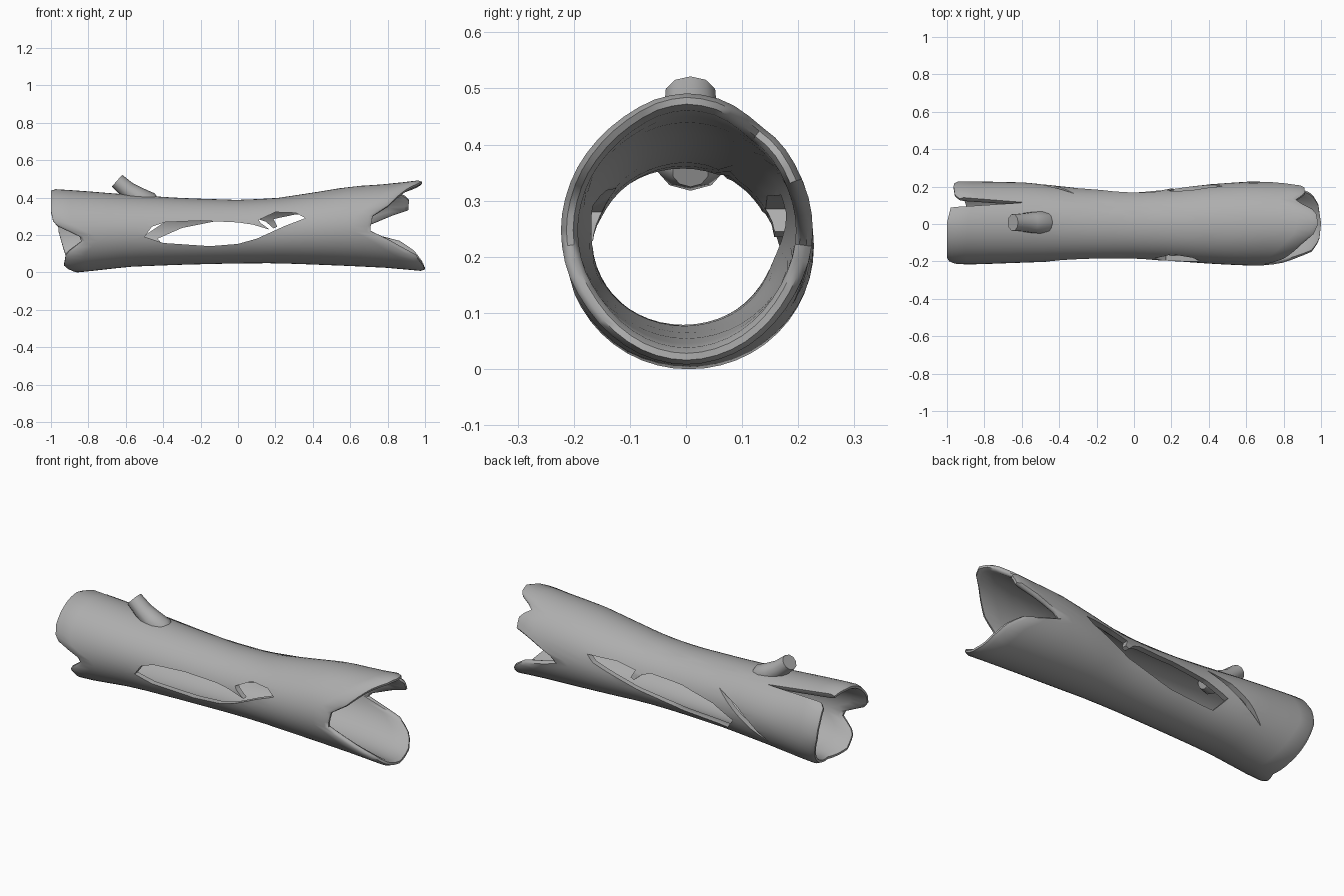
import bpy, bmesh, math
from mathutils import Vector

if "Cube" in bpy.data.objects:
    bpy.data.objects.remove(bpy.data.objects["Cube"])

COLS, ROWS, WALL = 48, 18, 0.03


def lerp_table(table, v):
    for a, b in zip(table, table[1:]):
        if v <= b[0]:
            t = max(0, (v - a[0]) / (b[0] - a[0]))
            return [p + (q - p) * t for p, q in zip(a[1:], b[1:])]
    return list(table[-1][1:])


def make_object(name, bm):
    bmesh.ops.recalc_face_normals(bm, faces=bm.faces)
    me = bpy.data.meshes.new(name)
    bm.to_mesh(me)
    bm.free()
    ob = bpy.data.objects.new(name, me)
    bpy.context.collection.objects.link(ob)
    return ob


def activate(ob):
    bpy.ops.object.select_all(action='DESELECT')
    ob.select_set(True)
    bpy.context.view_layer.objects.active = ob


# Trunk outline: x, z low, z high, y low, y high
profile = [(-1, -.004, .446, -.216, .228), (-.85, 0, .437, -.216, .228),
           (-.58, .03, .415, -.206, .222), (-.3, .041, .397, -.197, .192),
           (0, .048, .387, -.192, .182), (.2, .049, .396, -.197, .188),
           (.4, .042, .426, -.212, .212), (.6, .034, .459, -.222, .226),
           (.8, .024, .472, -.224, .226), (1, .006, .496, -.218, .22)]
# Jagged ends: angle (0 = back, 90 = top, 180 = front), x of the edge
left_end = [(0, -.96), (25, -.965), (52, -.955), (60, -.6), (67.5, -.98),
            (90, -1), (150, -1), (170, -.985), (191, -.82), (214, -.92),
            (240, -.93), (270, -.88), (300, -.9), (330, -.93), (360, -.96)]
right_end = [(0, .69), (15, .82), (22, .91), (40, .915), (54, .86), (70, .97),
             (90, .985), (105, .96), (120, .9), (135, .85), (150, .8),
             (165, .72), (187, .705), (200, .8), (225, .95), (245, .99),
             (270, 1), (300, .985), (320, .95), (337, .87), (352, .66), (360, .69)]


def trunk_point(x, deg, inset):
    z0, z1, y0, y1 = lerp_table(profile, x)
    a = math.radians(deg)
    return Vector((x, (y0 + y1) / 2 + ((y1 - y0) / 2 - inset) * math.cos(a),
                   (z0 + z1) / 2 + ((z1 - z0) / 2 - inset) * math.sin(a)))


# Hollow trunk: outer skin, rims and inner skin form one closed loop of rings
bm = bmesh.new()
columns = []
for c in range(COLS):
    deg = 360 * c / COLS
    xl, xr = lerp_table(left_end, deg)[0], lerp_table(right_end, deg)[0]
    steps = [0, .012] + [r / ROWS for r in range(1, ROWS)] + [.988, 1]
    xs = [xl + (xr - xl) * t for t in steps]
    ends = (0, len(xs) - 1)
    outer = [bm.verts.new(trunk_point(x, deg, .01 if r in ends else 0))
             for r, x in enumerate(xs)]
    inner = [bm.verts.new(trunk_point(x, deg, WALL - (.008 if r in ends else 0)))
             for r, x in enumerate(xs)]
    columns.append(outer + inner[::-1])
for c in range(COLS):
    a, b = columns[c], columns[(c + 1) % COLS]
    n = len(a)
    for i in range(n):
        j = (i + 1) % n
        bm.faces.new((a[i], a[j], b[j], b[i]))
trunk = make_object("hollow_trunk", bm)


# Rotten openings in the walls: outlines in x, z pushed through one side
def cut_opening(outline, side):
    cb = bmesh.new()
    near = [cb.verts.new((x, 0.02 * side, z)) for x, z in outline]
    far = [cb.verts.new((x, 0.4 * side, z)) for x, z in outline]
    cb.faces.new(near)
    cb.faces.new(far[::-1])
    for i in range(len(near)):
        j = (i + 1) % len(near)
        cb.faces.new((near[i], near[j], far[j], far[i]))
    cutter = make_object("opening_cutter", cb)
    cutter.hide_render = True
    mod = trunk.modifiers.new("opening", 'BOOLEAN')
    mod.operation, mod.solver, mod.object = 'DIFFERENCE', 'EXACT', cutter
    activate(trunk)
    bpy.ops.object.modifier_apply(modifier=mod.name)
    bpy.data.objects.remove(cutter)


front_opening = [(-.5, .19), (-.46, .245), (-.39, .268), (-.2, .276), (0, .267),
                 (.08, .255), (.17, .228), (.12, .265), (.11, .28), (.2, .322),
                 (.31, .318), (.36, .29), (.25, .248), (.1, .18), (0, .152),
                 (-.15, .14), (-.4, .157)]
back_opening = [(-.43, .18), (-.3, .237), (-.1, .277), (.1, .288), (.15, .27),
                (.19, .235), (.21, .245), (.19, .285), (.3, .308), (.47, .31),
                (.43, .275), (.18, .185), (-.1, .13), (-.37, .11)]
back_slit = [(-.32, .318), (-.45, .27), (-.55, .2), (-.65, .11), (-.55, .165), (-.45, .23)]
cut_opening(front_opening, -1)
cut_opening(back_opening, 1)
cut_opening(back_slit, 1)

# Broken branch stub, flared where it grows out: x, z, radius along its path
path = [(-.43, .352, .03), (-.47, .37, .058), (-.54, .405, .054),
        (-.59, .44, .046), (-.647, .49, .042)]
bm = bmesh.new()
rings = []
for i, (x, z, rad) in enumerate(path):
    p, q = path[max(i - 1, 0)], path[min(i + 1, len(path) - 1)]
    d = Vector((q[0] - p[0], 0, q[1] - p[1])).normalized()
    up = Vector((-d.z, 0, d.x))
    rings.append([bm.verts.new(Vector((x, .008, z)) + rad * (
        math.cos(k * math.pi / 5) * up + math.sin(k * math.pi / 5) * Vector((0, 1.1, 0))))
        for k in range(10)])
for a, b in zip(rings, rings[1:]):
    for k in range(10):
        bm.faces.new((a[k], a[(k + 1) % 10], b[(k + 1) % 10], b[k]))
bm.faces.new(rings[0])
bm.faces.new(rings[-1])
branch = make_object("branch_stub", bm)

# Dark grey bark and smooth shading
bark = bpy.data.materials.new("bark_grey")
bark.diffuse_color = (.42, .42, .42, 1)
bark.use_nodes = True
bark.node_tree.nodes["Principled BSDF"].inputs["Base Color"].default_value = bark.diffuse_color
for ob in (trunk, branch):
    ob.data.materials.clear()
    ob.data.materials.append(bark)
    activate(ob)
    bpy.ops.object.shade_smooth_by_angle(angle=math.radians(50))
